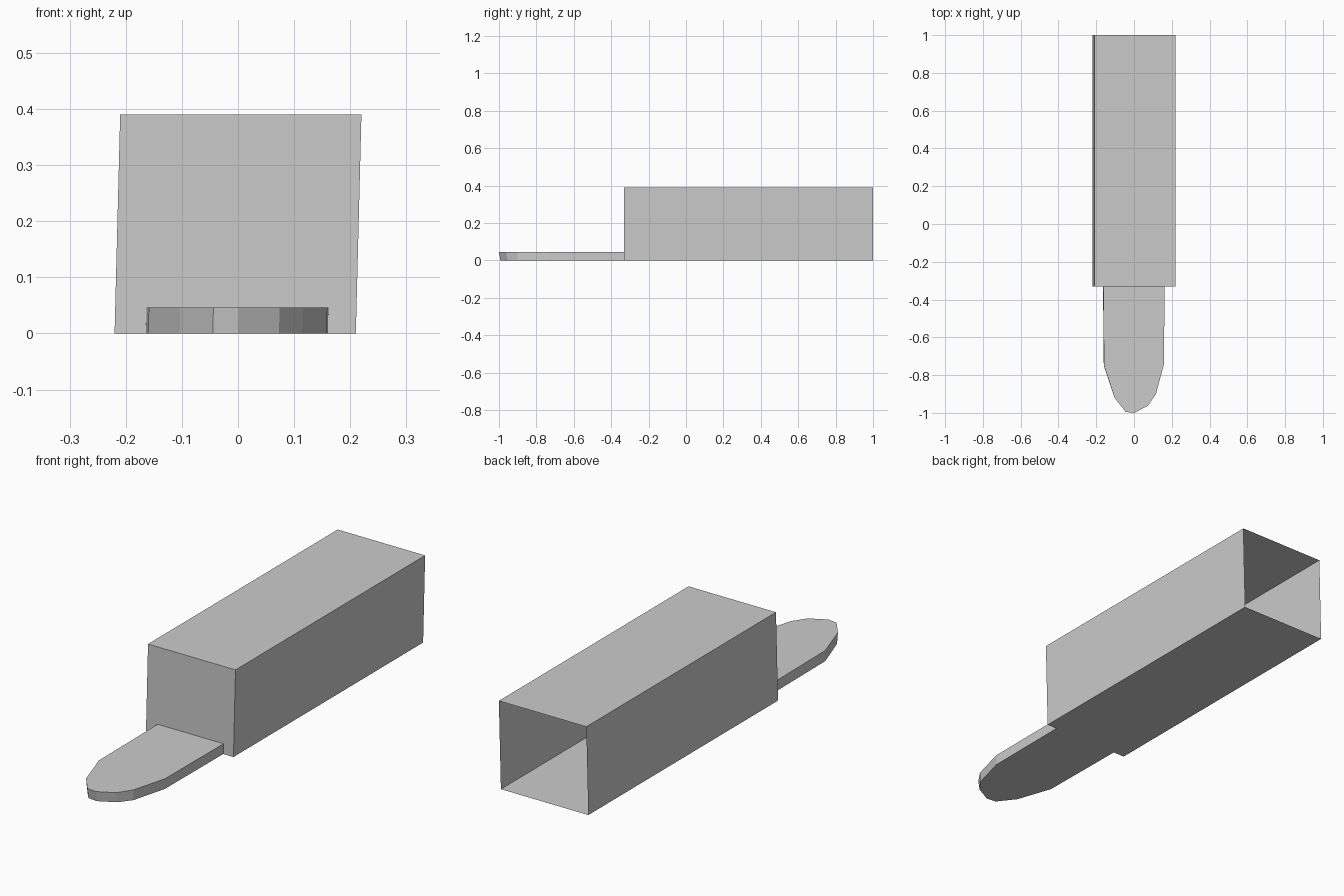
import bpy, bmesh

if "Cube" in bpy.data.objects:
    bpy.data.objects.remove(bpy.data.objects["Cube"])

LEAN = 0.01 / 0.39      # slight sideways lean of the whole model

grey = bpy.data.materials.new("light grey")
grey.diffuse_color = (0.6, 0.6, 0.6, 1)
grey.use_nodes = True
grey.node_tree.nodes["Principled BSDF"].inputs["Base Color"].default_value = grey.diffuse_color


def prism(name, outline, height, open_edges=(), nose=0.0):
    """Extrude an (x, y) outline upward as thin surfaces, leaving some sides open."""
    bm = bmesh.new()
    bottom = [bm.verts.new((x, y + (nose if y < -0.9 else 0), 0)) for x, y in outline]
    top = [bm.verts.new((x + LEAN * height, y, height)) for x, y in outline]
    bm.faces.new(bottom[::-1])
    bm.faces.new(top)
    n = len(outline)
    for i in range(n):
        if i not in open_edges:
            j = (i + 1) % n
            bm.faces.new((bottom[i], bottom[j], top[j], top[i]))
    mesh = bpy.data.meshes.new(name)
    bm.to_mesh(mesh)
    bm.free()
    mesh.materials.append(grey)
    obj = bpy.data.objects.new(name, mesh)
    bpy.context.collection.objects.link(obj)
    return obj


# Long box, open at the back (edge 2)
prism("box_body", [(-0.22, -0.332), (0.21, -0.332), (0.21, 1), (-0.22, 1)],
      0.39, open_edges=(2,))

# Flat rounded tongue, open where it meets the box (edge 8)
prism("front_tongue",
      [(-0.164, -0.332), (-0.16, -0.75), (-0.104, -0.92), (-0.045, -0.995),
       (0.0, -1.0), (0.073, -0.962), (0.115, -0.90), (0.158, -0.74),
       (0.16, -0.332)],
      0.046, open_edges=(8,), nose=0.008)
